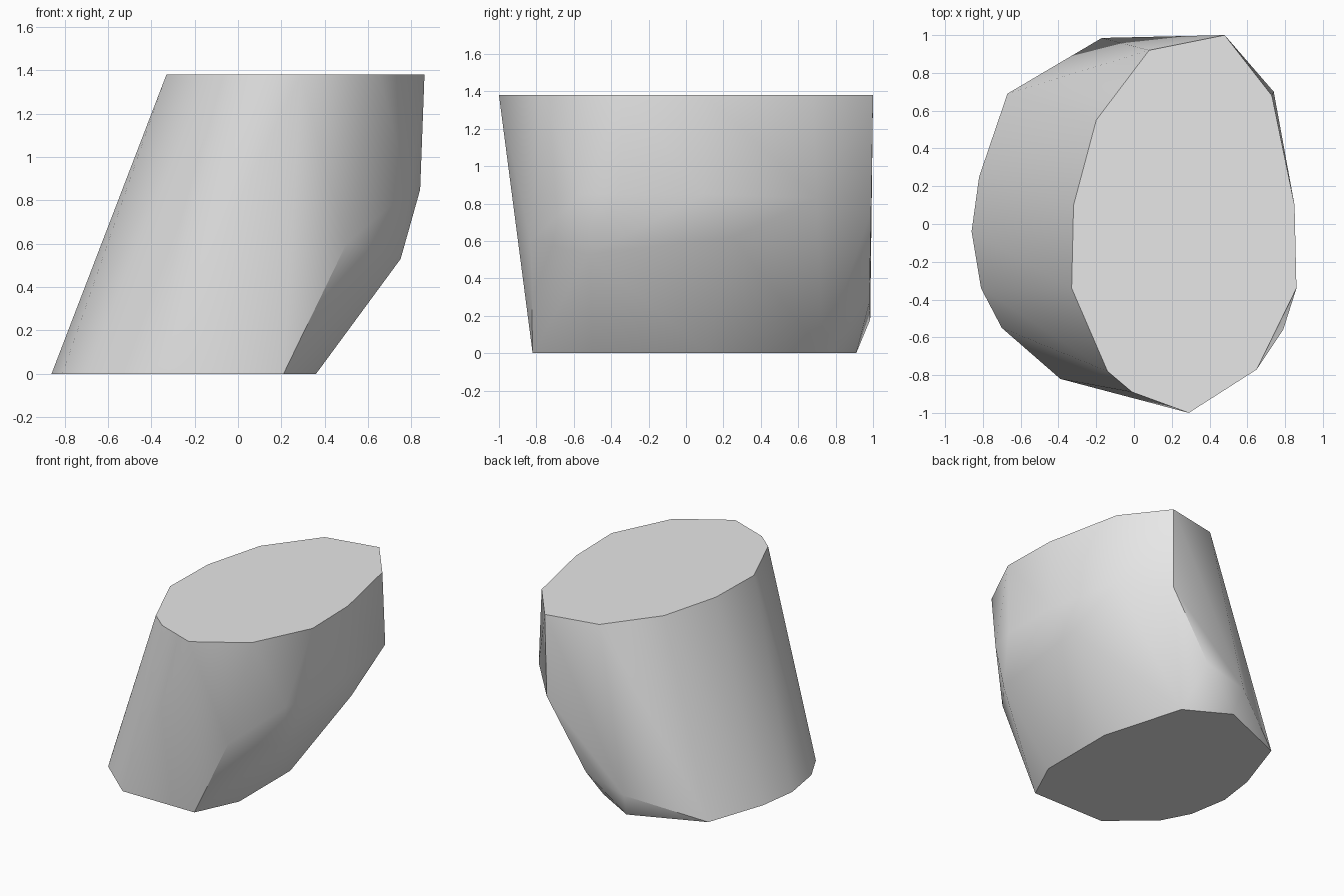
import bpy
import bmesh
import math

HEIGHT = 1.38

# Flat upper outline, as x, y
top_outline = [(.48, 1), (.73, .68), (.85, .1), (.86, -.34), (.65, -.77), (.29, -1),
               (-.01, -.89), (-.14, -.78), (-.33, -.34), (-.32, .1), (-.2, .55), (.08, .92)]

# Flat lower outline, shifted sideways so the body leans
base_outline = [(.21, -.82), (.36, -.5), (.36, .11), (.18, .73), (-.14, .91), (-.67, .69),
                (-.82, .25), (-.86, -.04), (-.81, -.34), (-.7, -.55), (-.39, -.82)]

# Corners of the chipped facets between the two outlines
facet_corners = [(.5, -.83, .6), (.75, -.52, .53), (.79, -.56, .85), (.84, -.36, .85),
                 (.84, .1, .85), (.77, .25, .62), (.74, .7, .83),
                 (.47, .99, .76), (.15, .98, .27), (-.17, .985, .18)]


def make_material(name, colour):
    material = bpy.data.materials.new(name)
    material.use_nodes = True
    material.diffuse_color = colour
    shader = next(node for node in material.node_tree.nodes if node.type == 'BSDF_PRINCIPLED')
    shader.inputs["Base Color"].default_value = colour
    return material


def make_hull(name, points, material):
    """Wrap the points in a convex shell with flat ends and soft sides."""
    bm = bmesh.new()
    for point in points:
        bm.verts.new(point)
    result = bmesh.ops.convex_hull(bm, input=bm.verts[:])
    unused = {item for key in ("geom_interior", "geom_unused") for item in result[key]
              if isinstance(item, bmesh.types.BMVert)}
    bmesh.ops.delete(bm, geom=list(unused), context='VERTS')

    # Merge the triangles of the level ends into single faces
    bmesh.ops.dissolve_limit(bm, angle_limit=math.radians(.5),
                             verts=bm.verts[:], edges=bm.edges[:])
    bmesh.ops.recalc_face_normals(bm, faces=bm.faces[:])

    mesh = bpy.data.meshes.new(name)
    bm.to_mesh(mesh)
    bm.free()
    mesh.materials.append(material)
    body = bpy.data.objects.new(name, mesh)
    bpy.context.collection.objects.link(body)

    bpy.ops.object.select_all(action='DESELECT')
    body.select_set(True)
    bpy.context.view_layer.objects.active = body
    bpy.ops.object.shade_smooth_by_angle(angle=math.radians(30))
    return body


default_cube = bpy.data.objects.get("Cube")
if default_cube:
    bpy.data.objects.remove(default_cube, do_unlink=True)

# Leaning rock block
stone_grey = make_material("stone_grey", (.8, .8, .8, 1))
corners = [(x, y, HEIGHT) for x, y in top_outline]
corners += [(x, y, 0) for x, y in base_outline]
make_hull("rock_block", corners + facet_corners, stone_grey)
